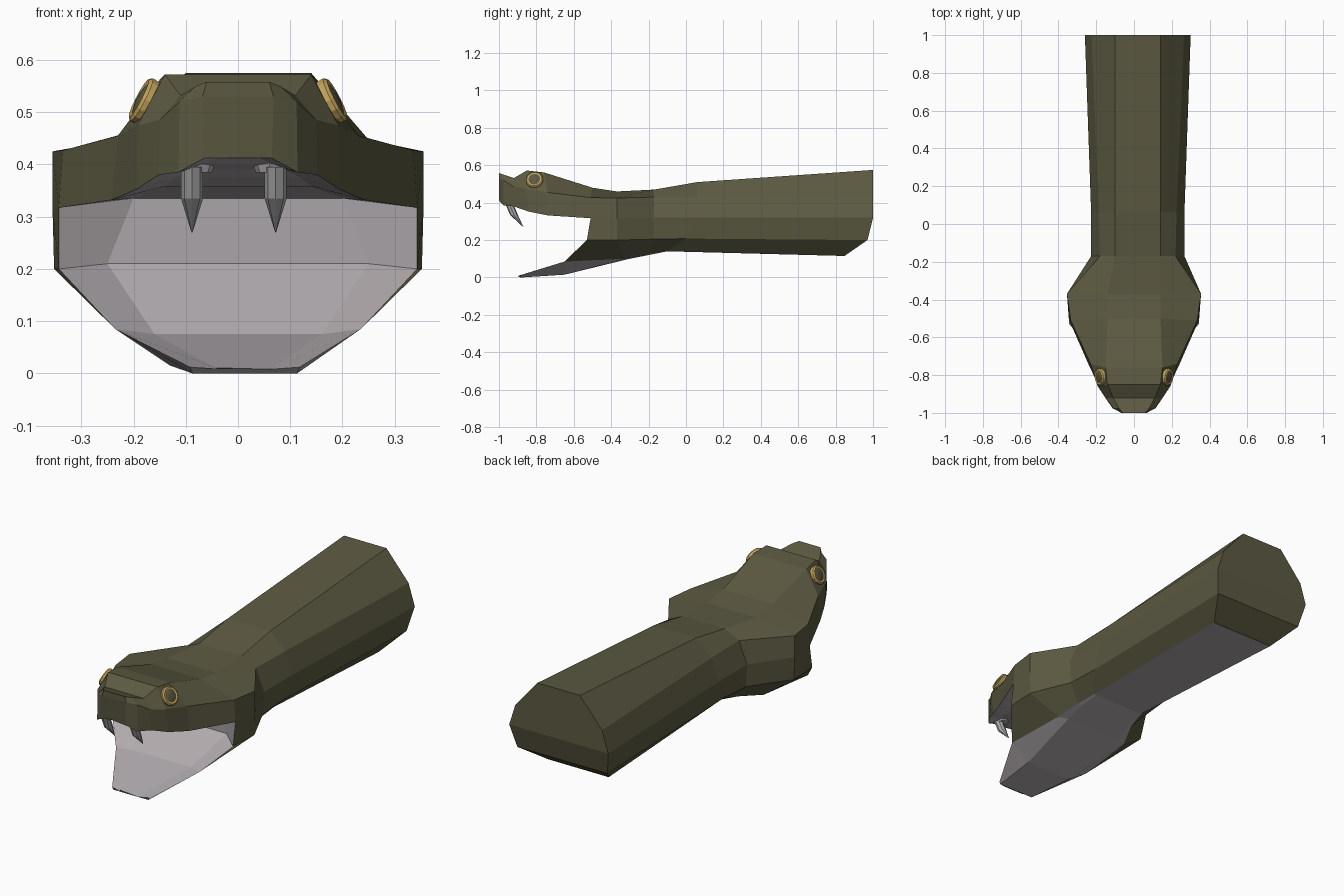
import bpy, bmesh, math
from mathutils import Vector

if "Cube" in bpy.data.objects:
    bpy.data.objects.remove(bpy.data.objects["Cube"])


def material(name, rgb):
    m = bpy.data.materials.new(name)
    m.diffuse_color = (*rgb, 1)
    m.use_nodes = True
    m.node_tree.nodes["Principled BSDF"].inputs["Base Color"].default_value = m.diffuse_color
    return m


OLIVE = material("olive skin", (0.108, 0.102, 0.054))
PALE = material("pale belly and mouth", (0.44, 0.405, 0.425))
GOLD = material("gold eye ring", (0.56, 0.38, 0.11))
TOOTH = material("grey tooth", (0.42, 0.42, 0.42))


def finish(bm, name, mats):
    bmesh.ops.recalc_face_normals(bm, faces=bm.faces)
    me = bpy.data.meshes.new(name)
    bm.to_mesh(me)
    bm.free()
    for m in mats:
        me.materials.append(m)
    ob = bpy.data.objects.new(name, me)
    bpy.context.collection.objects.link(ob)
    return ob


# ---- snake: half rings mirrored across x and joined ----
bm = bmesh.new()


def pair(x, y, z, off=0.0):
    return (bm.verts.new((off + x, y, z)), bm.verts.new((off - x, y, z)))


def ring(points, off=0.0):
    return [pair(*p, off) for p in points]


def face(verts, mat):
    f = bm.faces.new(verts)
    f.material_index = mat


def sides(a, b, i, j, mat):
    for s in (0, 1):
        face((a[i][s], a[j][s], b[j][s], b[i][s]), mat)


def across(p, q, mat):
    face((p[0], p[1], q[1], q[0]), mat)


# body rings: top, shoulder, side, low side, belly edge, belly bottom
body = [
    ring([(.12, 1, .575), (.245, 1, .43), (.28, 1, .32), (.255, .97, .2), (.18, .85, .117), (.17, .85, .115)], .02),
    ring([(.12, .06, .51), (.205, .06, .43), (.247, .06, .32), (.23, .0, .208), (.15, -.1, .142), (.14, -.1, .14)], .02),
    ring([(.12, -.17, .47), (.2, -.17, .43), (.247, -.17, .32), (.24, -.17, .205), (.17, -.2, .125), (.15, -.2, .12)], .02),
    ring([(.14, -.37, .46), (.355, -.37, .425), (.355, -.37, .315), (.352, -.37, .2), (.21, -.33, .1), (.16, -.31, .098)]),
    ring([(.14, -.5, .48), (.335, -.51, .427), (.343, -.51, .317), (.343, -.53, .2), (.235, -.65, .085), (.13, -.65, .015)]),
]
for a, b in zip(body, body[1:]):
    across(a[0], b[0], 0)
    for i in range(5):
        sides(a, b, i, i + 1, 1 if i == 4 else 0)
    across(a[5], b[5], 1)
for i in range(5):                       # tail end cap
    across(body[0][i], body[0][i + 1], 0)

# upper head rings: top, ridge, lip
head = [body[-1][:3]] + [ring(r) for r in (
    [(.15, -.76, .562), (.23, -.74, .455), (.242, -.74, .332)],
    [(.14, -.85, .572), (.192, -.86, .475), (.195, -.84, .352)],
    [(.11, -.92, .532), (.15, -.92, .485), (.152, -.92, .38)],
    [(.08, -.975, .55), (.112, -.975, .52), (.114, -.975, .385)],
    [(.06, -1, .558), (.068, -1, .53), (.065, -1, .412)])]
for a, b in zip(head, head[1:]):
    across(a[0], b[0], 0)
    sides(a, b, 0, 1, 0)
    sides(a, b, 1, 2, 0)

# lower jaw tip
jaw = ring([(.105, -.885, .012), (.1, -.885, 0)], .013)
front = body[-1]
sides(front[4:], jaw, 0, 1, 1)
across(front[5], jaw[1], 1)

# mouth lining: from the roof back to the corner and out along the jaw
inner = [(.04, -.985, .412), (.07, -.95, .40), (.09, -.89, .39), (.12, -.84, .375), (.14, -.74, .358),
         (.2, -.46, .335), (.25, -.45, .21), (.16, -.61, .075)]
outer = [h[2] for h in reversed(head)] + [front[3], front[4], jaw[0]]
lining = [pair(*p) for p in inner] + [pair(.05, -.9, .008, .013)]
for k in range(len(outer) - 1):
    o, n = (outer[k], outer[k + 1]), (lining[k], lining[k + 1])
    for s in (0, 1):
        face((o[0][s], o[1][s], n[1][s], n[0][s]), 1)
    across(n[0], n[1], 1)

# snout front and jaw front
t = head[-1]
across(t[0], t[1], 0)
face((t[1][0], t[1][1], t[2][1], lining[0][1], lining[0][0], t[2][0]), 0)
face((jaw[0][0], lining[-1][0], lining[-1][1], jaw[0][1], jaw[1][1], jaw[1][0]), 1)
finish(bm, "snake_head_and_body", [OLIVE, PALE])


# ---- lofted round parts ----
def tube(name, stations, axis_u, axis_v, sides_n, mats, mat_rule=lambda k: 0):
    b = bmesh.new()
    rows = []
    for c, r in stations:
        rows.append([b.verts.new(Vector(c) + r * (axis_u * math.cos(a) + axis_v * math.sin(a)))
                     for a in (2 * math.pi * i / sides_n for i in range(sides_n))])
    for k in range(len(rows) - 1):
        for i in range(sides_n):
            j = (i + 1) % sides_n
            f = b.faces.new((rows[k][i], rows[k][j], rows[k + 1][j], rows[k + 1][i]))
            f.material_index = mat_rule(k)
    b.faces.new(rows[0])
    b.faces.new(rows[-1]).material_index = mat_rule(len(rows))
    return finish(b, name, mats)


X, Y = Vector((1, 0, 0)), Vector((0, 1, 0))
for side, label in ((1, "right"), (-1, "left")):
    # fang with gum collar
    x = side * .08 - .008
    tube(label + "_fang", [((x, -.945, .395), .021), ((x, -.92, .335), .021), ((x, -.87, .27), .001)],
         X, Y, 8, [TOOTH])
    tube(label + "_gum", [((x - side * .012, -.925, .405), .034), ((x - side * .012, -.925, .385), .026)],
         X, Y, 8, [PALE])
    # eye: gold ring around an olive centre, lying on the brow slope
    n = Vector((side * .87, -.13, .45)).normalized()
    u = n.cross(Vector((0, 0, 1))).normalized()
    v = n.cross(u)
    c = Vector((side * .181, -.81, .522))
    tube(label + "_eye", [(c - n * .02, .045), (c + n * .004, .047), (c + n * .01, .041),
                          (c + n * .008, .032), (c + n * .012, .015)],
         u, v, 14, [GOLD, OLIVE], lambda k: 1 if k >= 3 else 0)
